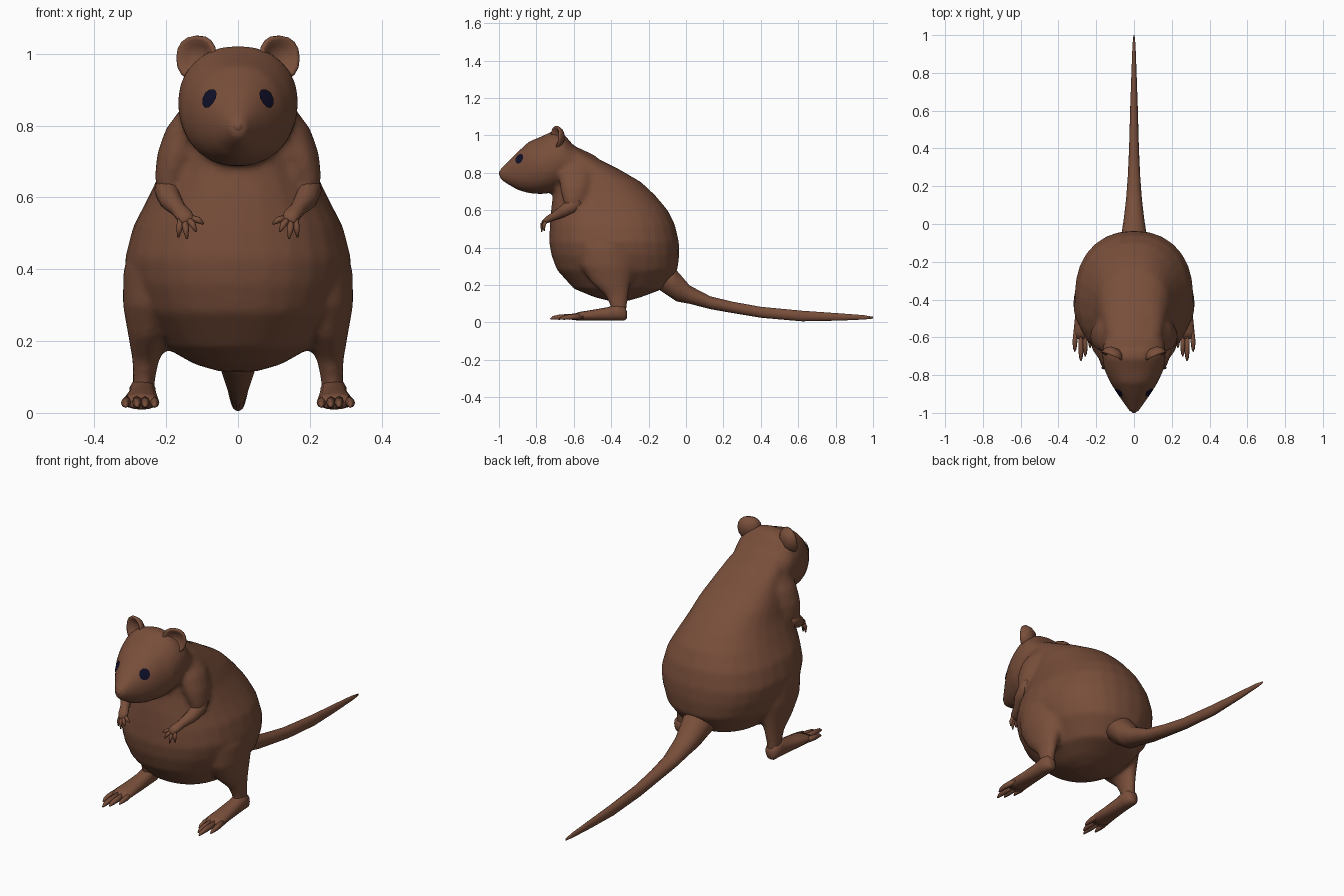
import bpy, bmesh, math
from mathutils import Vector
from mathutils.bvhtree import BVHTree

if "Cube" in bpy.data.objects:
    bpy.data.objects.remove(bpy.data.objects["Cube"])

X, Y, Z = Vector((1, 0, 0)), Vector((0, 1, 0)), Vector((0, 0, 1))


def material(name, rgb):
    m = bpy.data.materials.new(name)
    m.diffuse_color = (*rgb, 1)
    m.use_nodes = True
    m.node_tree.nodes["Principled BSDF"].inputs["Base Color"].default_value = m.diffuse_color
    return m


FUR = material("brown fur", (0.19, 0.077, 0.043))
EYE = material("dark eye", (0.005, 0.005, 0.022))


def loft(bm, rows, normal=None, ref=X, n=20, power=2.0, side=1):
    """Closed skin through rings; each row is x, y, z, radius along ref, other radius."""
    pts = [Vector(r[:3]) for r in rows]
    rings = []
    for i, r in enumerate(rows):
        t = normal or (pts[min(i + 1, len(pts) - 1)] - pts[max(i - 1, 0)])
        t = t.normalized()
        u = (ref - t * ref.dot(t)).normalized()
        v = t.cross(u)
        ring = []
        for k in range(n):
            a = 2 * math.pi * k / n
            c, s = math.cos(a), math.sin(a)
            c = math.copysign(abs(c) ** (2 / power), c)
            s = math.copysign(abs(s) ** (2 / power), s)
            p = pts[i] + u * c * r[3] + v * s * r[-1]
            ring.append(bm.verts.new((p.x * side, p.y, p.z)))
        rings.append(ring)
    for a, b in zip(rings, rings[1:]):
        for k in range(n):
            j = (k + 1) % n
            bm.faces.new((a[k], a[j], b[j], b[k]))
    bm.faces.new(rings[0])
    bm.faces.new(rings[-1])


def finish(bm, name, mat):
    bmesh.ops.recalc_face_normals(bm, faces=bm.faces)
    for f in bm.faces:
        f.smooth = True
    me = bpy.data.meshes.new(name)
    bm.to_mesh(me)
    bm.free()
    ob = bpy.data.objects.new(name, me)
    me.materials.append(mat)
    bpy.context.collection.objects.link(ob)
    return ob


# Body: torso, head, thighs and upper arms blended into one skin
bm = bmesh.new()
torso = [  # z, front y, back y, half width
    (.115, -.41, -.31, .05), (.135, -.49, -.24, .12), (.18, -.60, -.12, .20),
    (.28, -.69, -.045, .275), (.36, -.72, -.036, .305), (.43, -.732, -.038, .315),
    (.52, -.728, -.058, .292), (.60, -.722, -.098, .25), (.68, -.712, -.165, .212),
    (.75, -.71, -.24, .19), (.82, -.70, -.36, .165), (.88, -.69, -.48, .145),
    (.94, -.69, -.595, .11)]
loft(bm, [(0, (a + b) / 2, z, w, (b - a) / 2) for z, a, b, w in torso], Z, n=28, power=2.25)
head = [  # y, top z, bottom z, half width
    (-1.0, .815, .77, .018), (-.965, .848, .745, .042), (-.9, .912, .707, .088),
    (-.84, .967, .69, .126), (-.77, .996, .685, .158), (-.71, 1.025, .695, .168),
    (-.66, 1.015, .73, .166), (-.6, .945, .75, .155), (-.48, .89, .76, .10)]
loft(bm, [(0, y, (a + b) / 2, w, (a - b) / 2) for y, a, b, w in head], Y, n=24, power=2.15)
for s in (1, -1):
    loft(bm, [(.20, -.42, .50, .07, .10), (.225, -.43, .40, .095, .15),
              (.238, -.42, .30, .083, .145), (.25, -.40, .21, .055, .105),
              (.257, -.37, .145, .037, .062), (.262, -.36, .09, .031, .046),
              (.265, -.36, .05, .031, .042)], Z, side=s)
    loft(bm, [(.10, -.58, .86, .05, .08), (.14, -.585, .79, .062, .095),
              (.168, -.59, .72, .058, .085), (.188, -.595, .66, .044, .065),
              (.195, -.605, .615, .033, .042)], Z, side=s)
body = finish(bm, "body", FUR)
rm = body.modifiers.new("blend", "REMESH")
rm.mode, rm.voxel_size, rm.use_smooth_shade = "VOXEL", .013, True
sm = body.modifiers.new("soften", "SMOOTH")
sm.factor, sm.iterations = .5, 6

# Nose tip
bm = bmesh.new()
loft(bm, [(0, -1.0, .797, .008, .008), (0, -.99, .797, .016, .018),
          (0, -.95, .80, .042, .045)], Y, n=12)
finish(bm, "nose", FUR)

# Tail
bm = bmesh.new()
loft(bm, [(0, -.14, .26, .10, .09), (0, -.05, .195, .066, .085), (0, .02, .148, .055, .05),
          (0, .13, .105, .042, .035), (0, .25, .08, .033, .031), (0, .40, .054, .026, .03),
          (0, .62, .034, .02, .029), (0, .82, .029, .013, .02), (0, .95, .027, .008, .012),
          (0, 1.0, .025, .003, .005)], Y, n=14)
finish(bm, "tail", FUR)

# Ears: cupped discs facing forward and outward
bm = bmesh.new()
facing = Vector((.38, -.92, .1)).normalized()
centre = Vector((.113, -.69, .988))
for s in (1, -1):
    rows = [(*(centre + facing * d), w, h) for d, w, h in
            [(-.034, .026, .03), (-.018, .048, .05), (.004, .06, .063),
             (.014, .058, .061), (.012, .048, .05), (-.004, .034, .036), (-.012, .012, .012)]]
    loft(bm, rows, facing, n=16, power=2.3, side=s)
finish(bm, "ears", FUR)

# Forearms and hands
bm = bmesh.new()
finger_tips = [(.096, -.762, .526), (.116, -.775, .505), (.142, -.772, .484), (.166, -.758, .489)]
for s in (1, -1):
    loft(bm, [(.195, -.57, .65, .03, .03), (.197, -.61, .62, .036, .04),
              (.188, -.66, .592, .031, .031), (.166, -.705, .567, .022, .022),
              (.15, -.74, .55, .025, .018), (.138, -.762, .535, .02, .011)], n=12, side=s)
    for i, tip in enumerate(finger_tips):
        root = Vector((.132 + .009 * i, -.75, .543))
        mid = root.lerp(Vector(tip), .6) + Vector((0, -.006, .004))
        loft(bm, [(*root, .009, .009), (*mid, .009, .009), (*tip, .003, .003)],
             ref=Y, n=8, side=s)
finish(bm, "forearms", FUR)

# Feet with long toes
bm = bmesh.new()
toe_tips = [(.232, -.655), (.258, -.70), (.281, -.725), (.313, -.675)]
for s in (1, -1):
    loft(bm, [(.266, -.316, .04, .018, .02), (.266, -.33, .05, .034, .04),
              (.266, -.37, .053, .038, .043), (.266, -.42, .045, .039, .036),
              (.268, -.50, .038, .045, .029), (.27, -.57, .033, .05, .023),
              (.271, -.61, .028, .044, .015)], Y, n=16, power=2.3, side=s)
    for i, (x, y) in enumerate(toe_tips):
        loft(bm, [(.238 + .022 * i, -.55, .034, .014, .016), (x, y + .05, .028, .013, .014),
                  (x, y + .015, .024, .009, .01), (x, y, .018, .003, .004)], n=8, side=s)
finish(bm, "feet", FUR)

# Eyes: thin discs draped on the head surface
bpy.context.view_layer.update()
skin = BVHTree.FromObject(body, bpy.context.evaluated_depsgraph_get())
bm = bmesh.new()
out = Vector((.66, -.62, .42)).normalized()
across = Z.cross(out).normalized()
upward = out.cross(across)


def drape(a, b, s):
    p = Vector((.071, -.883, .87)) + across * a + upward * b
    start = p + out * .2
    hit = skin.ray_cast(start, -out)[0] or p
    hit = hit + out * .004
    return bm.verts.new((hit.x * s, hit.y, hit.z))


for s in (1, -1):
    hub = drape(0, 0, s)
    rings = [[drape(r * .027 * math.cos(k * math.pi / 5), r * .029 * math.sin(k * math.pi / 5), s)
              for k in range(10)] for r in (.5, 1)]
    for k in range(10):
        j = (k + 1) % 10
        f = [(hub, rings[0][k], rings[0][j]),
             (rings[0][k], rings[1][k], rings[1][j], rings[0][j])]
        for face in f:
            bm.faces.new(face if s > 0 else face[::-1])
for f in bm.faces:
    f.smooth = True
me = bpy.data.meshes.new("eyes")
bm.to_mesh(me)
bm.free()
me.materials.append(EYE)
bpy.context.collection.objects.link(bpy.data.objects.new("eyes", me))
